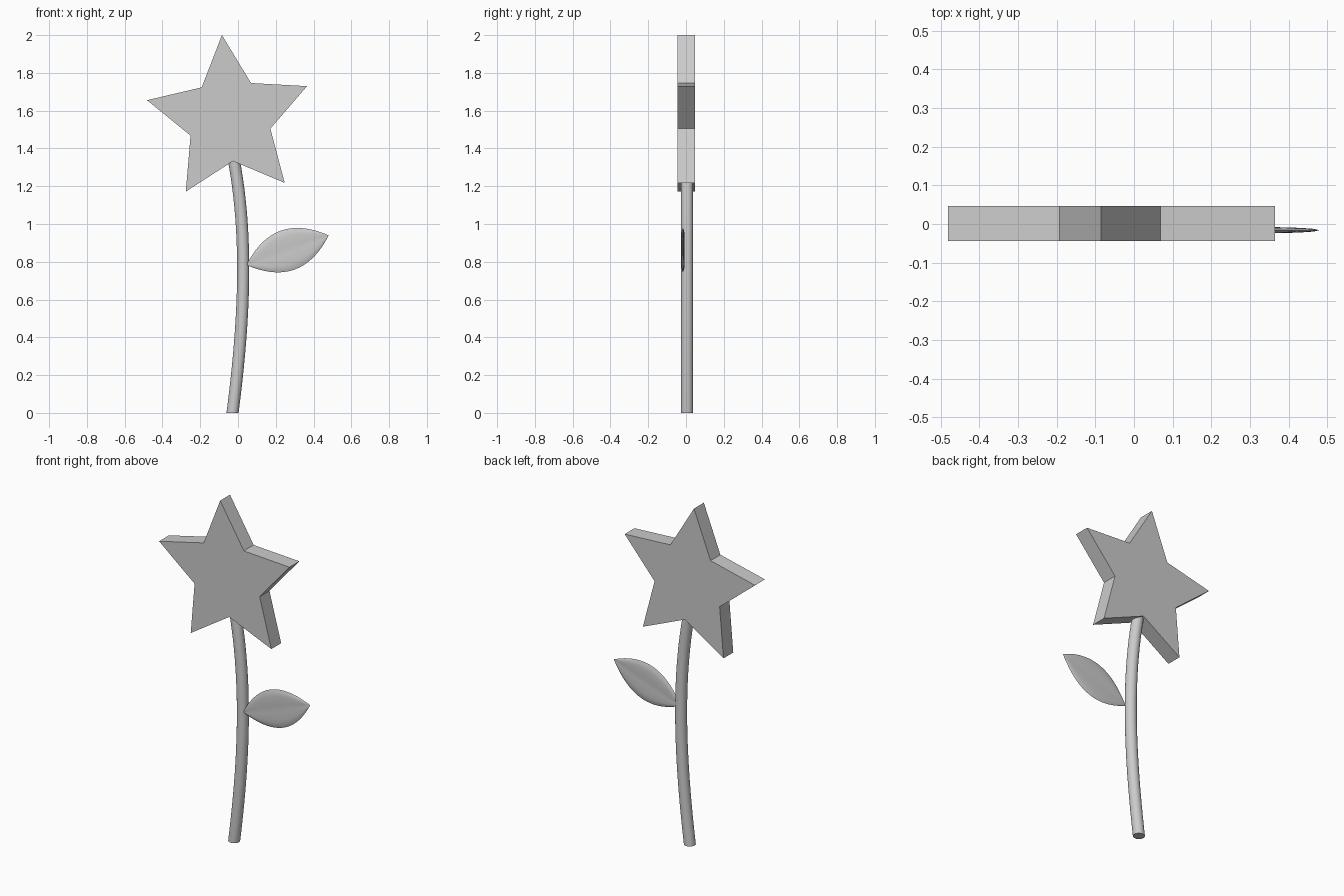
import bpy, bmesh, math
from mathutils import Vector

cube = bpy.data.objects.get("Cube")
if cube:
    bpy.data.objects.remove(cube)

GREY = (0.6, 0.6, 0.6, 1)
grey = bpy.data.materials.new("plain grey")
grey.use_nodes = True
grey.diffuse_color = GREY
grey.node_tree.nodes["Principled BSDF"].inputs["Base Color"].default_value = GREY


def add_object(name, bm, smooth_angle=None):
    bmesh.ops.recalc_face_normals(bm, faces=bm.faces)
    mesh = bpy.data.meshes.new(name)
    bm.to_mesh(mesh)
    bm.free()
    mesh.materials.append(grey)
    obj = bpy.data.objects.new(name, mesh)
    bpy.context.collection.objects.link(obj)
    if smooth_angle:
        bpy.ops.object.select_all(action="DESELECT")
        bpy.context.view_layer.objects.active = obj
        obj.select_set(True)
        bpy.ops.object.shade_smooth_by_angle(angle=math.radians(smooth_angle))
    return obj


# Star flower head: five points, slightly tilted, extruded front to back
bm = bmesh.new()
outline = []
for i in range(10):
    a = math.radians(95 + 36 * i)
    r = 0.447 if i % 2 == 0 else 0.223
    outline.append(bm.verts.new((-0.046 + r * math.cos(a), -0.044, 1.555 + r * math.sin(a))))
face = bm.faces.new(outline)
extruded = bmesh.ops.extrude_face_region(bm, geom=[face])["geom"]
bmesh.ops.translate(bm, vec=(0, 0.091, 0), verts=[v for v in extruded if isinstance(v, bmesh.types.BMVert)])
add_object("star_flower", bm)

# Stem: round tube swept along a gentle bow, level at the foot
bm = bmesh.new()
foot, bow_low, bow_high, tip = (Vector(p) for p in ((-0.029, 0), (0.032, 0.47), (0.058, 0.93), (-0.026, 1.36)))
SIDES, STEPS, RADIUS = 24, 24, 0.032
rings = []
for k in range(STEPS + 1):
    t = k / STEPS
    s = 1 - t
    c = s**3 * foot + 3 * s * s * t * bow_low + 3 * s * t * t * bow_high + t**3 * tip
    rings.append([bm.verts.new((c.x + RADIUS * math.cos(2 * math.pi * j / SIDES),
                                0.006 + RADIUS * math.sin(2 * math.pi * j / SIDES), c.y))
                  for j in range(SIDES)])
for low, high in zip(rings, rings[1:]):
    for j in range(SIDES):
        n = (j + 1) % SIDES
        bm.faces.new((low[j], low[n], high[n], high[j]))
bm.faces.new(rings[0])
bm.faces.new(rings[-1])
add_object("stem", bm, 40)

# Leaf: pointed blade, puffed on both sides of a creased midrib
bm = bmesh.new()
base, end = Vector((0.045, 0, 0.783)), Vector((0.48, 0, 0.94))
along = end - base
across = Vector((-along.z, 0, along.x)).normalized()
LENGTH, HALF = 24, 6
for side in (-1, 1):
    grid = []
    for i in range(LENGTH + 1):
        t = i / LENGTH
        width = 0.436 * t * (1 - t)
        row = []
        for j in range(-HALF, HALF + 1):
            v = j / HALF
            puff = math.sqrt(1 - v * v) * (0.65 + 0.5 * abs(v))
            depth = 0.011 * puff * math.sqrt(4 * t * (1 - t))
            p = base + along * t + across * width * v
            row.append(bm.verts.new((p.x, -0.016 + side * depth, p.z)))
        grid.append(row)
    for a, b in zip(grid, grid[1:]):
        for j in range(2 * HALF):
            bm.faces.new((a[j], a[j + 1], b[j + 1], b[j]))
bmesh.ops.remove_doubles(bm, verts=bm.verts, dist=0.00005)
# Keep the midrib crisp
add_object("leaf", bm, 50)
